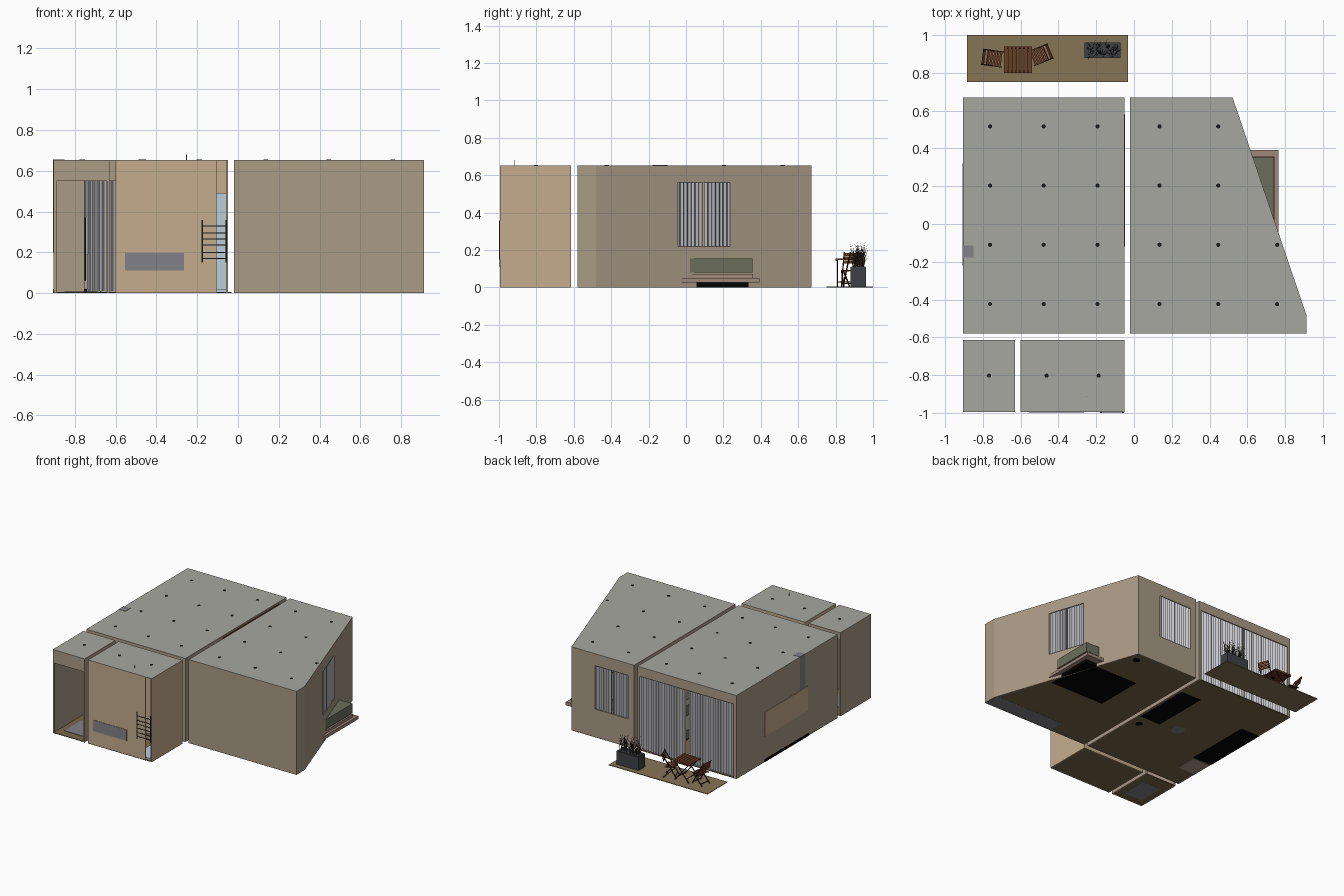
import bpy, bmesh, math, random
from mathutils import Vector, Matrix

if "Cube" in bpy.data.objects:
    bpy.data.objects.remove(bpy.data.objects["Cube"])
random.seed(4)

PAL = {'wall': (.66, .60, .52), 'tan': (.76, .67, .55), 'roof': (.65, .65, .62), 'floor': (.47, .40, .29),
       'curtain': (.78, .78, .80), 'dark': (.12, .12, .13), 'wood': (.42, .25, .16), 'deck': (.52, .45, .34),
       'chair': (.22, .15, .11), 'bed': (.62, .53, .48), 'olive': (.42, .43, .36), 'glass': (.72, .80, .85),
       'metal': (.50, .50, .53), 'planter': (.25, .26, .28), 'leaf': (.27, .23, .19), 'black': (.04, .04, .04)}
MATS = {}
for key, rgb in PAL.items():
    m = bpy.data.materials.new(key)
    m.diffuse_color = (*[c ** 2.2 for c in rgb], 1)
    m.use_nodes = True
    m.node_tree.nodes["Principled BSDF"].inputs["Base Color"].default_value = m.diffuse_color
    MATS[key] = m


def finish(name, bm, col):
    bmesh.ops.recalc_face_normals(bm, faces=bm.faces)
    me = bpy.data.meshes.new(name)
    bm.to_mesh(me)
    bm.free()
    ob = bpy.data.objects.new(name, me)
    me.materials.append(MATS[col])
    bpy.context.collection.objects.link(ob)
    return ob


def boxes(name, col, items=(), bars=(), M=Matrix()):
    """Boxes given as x0,x1,y0,y1,z0,z1 and square bars given as p,q,width."""
    bm = bmesh.new()
    for x0, x1, y0, y1, z0, z1 in items:
        T = Matrix.Translation(((x0 + x1) / 2, (y0 + y1) / 2, (z0 + z1) / 2))
        bmesh.ops.create_cube(bm, size=1, matrix=M @ T @ Matrix.Diagonal((x1 - x0, y1 - y0, z1 - z0, 1)))
    for p, q, w in bars:
        p, q = Vector(p), Vector(q)
        R = (q - p).to_track_quat('Z', 'Y').to_matrix().to_4x4()
        bmesh.ops.create_cube(bm, size=1, matrix=M @ Matrix.Translation((p + q) / 2) @ R
                              @ Matrix.Diagonal((w, w, (q - p).length, 1)))
    return finish(name, bm, col)


def prism(name, col, pts, z0, z1):
    bm = bmesh.new()
    f = bm.faces.new([bm.verts.new((x, y, z0)) for x, y in pts])
    ext = bmesh.ops.extrude_face_region(bm, geom=[f])['geom']
    bmesh.ops.translate(bm, vec=(0, 0, z1 - z0), verts=[v for v in ext if isinstance(v, bmesh.types.BMVert)])
    return finish(name, bm, col)


def disc(name, col, x, y, z0, z1, r, r2=None, n=20):
    bm = bmesh.new()
    bmesh.ops.create_cone(bm, cap_ends=True, segments=n, radius1=r, radius2=r2 or r, depth=z1 - z0,
                          matrix=Matrix.Translation((x, y, (z0 + z1) / 2)))
    return finish(name, bm, col)


H, T = .652, .008


def wall(name, col, p, q, hole=None):
    """Wall running counter-clockwise from p to q; hole = distances s0,s1 and heights z0,z1."""
    p, q = Vector(p), Vector(q)
    d = (q - p).normalized()
    n = Vector((-d.y, d.x)) * T
    L = (q - p).length
    ss = [0, *hole[:2], L] if hole else [0, L]
    zs = [0, *hole[2:], H] if hole else [0, H]
    bm = bmesh.new()
    for i in range(len(ss) - 1):
        for j in range(len(zs) - 1):
            if (hole and i == j == 1) or zs[j + 1] - zs[j] < 1e-4 or ss[i + 1] - ss[i] < 1e-4:
                continue
            bm.faces.new([bm.verts.new((*(p + d * s), z)) for s, z in
                          ((ss[i], zs[j]), (ss[i + 1], zs[j]), (ss[i + 1], zs[j + 1]), (ss[i], zs[j + 1]))])
    bmesh.ops.remove_doubles(bm, verts=bm.verts, dist=1e-5)
    ext = bmesh.ops.extrude_face_region(bm, geom=bm.faces[:], use_keep_orig=True)['geom']
    bmesh.ops.translate(bm, vec=(n.x, n.y, 0), verts=[v for v in ext if isinstance(v, bmesh.types.BMVert)])
    return finish(name, bm, col)


def room(name, col, pts, holes):
    for i, p in enumerate(pts):
        wall(f'{name}_wall_{i + 1}', col, p, pts[(i + 1) % len(pts)], holes.get(i))
    prism(name + '_roof', 'roof', pts, H - .002, H + .001)
    prism(name + '_floor', 'floor', pts, .001, .006)


def rect(x0, x1, y0, y1):
    return [(x0, y0), (x1, y0), (x1, y1), (x0, y1)]


# Four separate rooms
room('living_room', 'wall', rect(-.905, -.05, -.58, .67), {0: (.015, .305, 0, .55), 2: (.015, .83, 0, .58)})
bedroom = [(-.02, -.58), (.912, -.58), (.912, -.48), (.522, .67), (-.02, .67)]
room('bedroom', 'wall', bedroom, {2: (.463, .755, .22, .56), 3: (.205, .49, .22, .56)})
room('entrance', 'wall', rect(-.905, -.63, -.995, -.615), {0: (.015, .262, 0, .55), 2: (.015, .262, 0, .6)})
room('bathroom', 'tan', rect(-.6, -.05, -.995, -.615), {0: (.495, .543, 0, H)})


# Pleated curtains, two panels per window
def curtain(name, p, q, z0, z1, folds, amp=.009):
    p, q = Vector(p), Vector(q)
    d = q - p
    n = Vector((-d.y, d.x)).normalized()
    for side, (a, b) in enumerate(((0, .485), (.515, 1))):
        bm = bmesh.new()
        N, prev = folds * 8, None
        for i in range(N + 1):
            c = p + d * (a + (b - a) * i / N) + n * amp * math.sin(i * math.tau / 8)
            cur = [bm.verts.new((c.x, c.y, z)) for z in (z0, z1)]
            if prev:
                bm.faces.new((prev[0], cur[0], cur[1], prev[1]))
            prev = cur
        finish(f'{name}_{side + 1}', bm, 'curtain')


curtain('living_curtain', (-.06, .658), (-.885, .658), .008, .585, 18)
curtain('bedroom_back_curtain', (.32, .659), (.025, .659), .21, .57, 7)
A, B = Vector(bedroom[2]), Vector(bedroom[3])
u = (B - A).normalized()
off = Vector((-u.y, u.x)) * .011
curtain('bedroom_side_curtain', A + u * .455 + off, A + u * .763 + off, .21, .57, 7)

# Recessed ceiling lights
spots = [(x, y) for x in (-.762, -.478, -.193, .135, .446, .758) for y in (.517, .203, -.11, -.424)
         if x < .7 or y < 0]
for i, (x, y) in enumerate(spots + [(-.767, -.803), (-.463, -.803), (-.187, -.803)]):
    disc(f'downlight_{i + 1}', 'dark', x, y, .64, .655, .011, n=16)

# Bathroom: wash stand, shower glass, towel rail, shower pipe
boxes('wash_stand', 'metal', [(-.555, -.265, -.997, -.88, .11, .197)])
boxes('shower_glass', 'glass', [(-.108, -.054, -.925, -.92, .006, .49)])
boxes('shower_tray', 'glass', [(-.2, -.06, -.985, -.625, .006, .02)])
boxes('shower_pipe', 'metal', [(-.255, -.251, -.917, -.913, .5, .68)])
boxes('towel_rail', 'dark', bars=[((x, -.995, .15), (x, -.995, .358), .009) for x in (-.175, -.058)]
      + [((-.175, -.995, z), (-.058, -.995, z), .005) for z in (.17, .2, .235, .265, .295, .33)])

# Kitchen along the left wall
boxes('kitchen_plinth', 'black', [(-.908, -.74, -.22, .32, 0, .02)])
boxes('kitchen_units', 'wall', [(-.9, -.735, -.22, .32, .02, .19)])
boxes('kitchen_splashback', 'tan', [(-.908, -.89, -.21, .32, .2, .39)])
boxes('cooker_duct', 'metal', [(-.907, -.85, -.178, -.115, .39, .655)])
boxes('tall_cupboard', 'wall', [(-.896, -.752, -.4, -.23, 0, .58)])
boxes('cupboard_handle', 'dark', [(-.752, -.746, -.39, -.38, .06, .37)])
boxes('entrance_mat', 'metal', [(-.85, -.69, -.93, -.72, 0, .009)])

# Living room furniture
boxes('sofa_base', 'black', [(-.25, -.07, -.01, .45, 0, .02)])
boxes('sofa', 'olive', [(-.26, -.07, -.02, .46, .02, .09), (-.12, -.065, -.02, .46, .09, .17)])
boxes('wall_panel', 'wood', [(-.062, -.048, -.12, .58, .25, .64)])
disc('side_table', 'black', -.13, -.1, 0, .12, .026)
disc('coffee_table', 'metal', -.4, .015, 0, .09, .05)

# Bedroom furniture; the bed pushes out through the slanted wall
boxes('bed_base', 'black', [(.26, .73, -.05, .335, 0, .025)])
boxes('bed_platform', 'bed', [(.2, .765, -.042, .393, .025, .05), (.22, .745, -.042, .357, .05, .072)])
boxes('mattress', 'olive', [(.23, .742, -.02, .355, .08, .155)])
boxes('wardrobe', 'metal', [(.3, .9, -.57, -.45, 0, .6)])
disc('bedroom_pot', 'black', .47, .59, 0, .1, .026)

# Terrace deck
boxes('terrace_deck', 'deck', [(-.885, -.032, .752, 1, 0, .005)])

# Slatted folding table
boxes('table_top', 'wood', [(-.688 + i * .0215, -.670 + i * .0215, .8, .94, .147, .155) for i in range(7)]
      + [(-.688, -.541, y, y + .012, .141, .147) for y in (.8, .928)])
boxes('table_legs', 'chair', bars=[((-.675, y, .005), (-.555, y, .145), .006) for y in (.81, .93)]
      + [((-.555, y, .005), (-.675, y, .145), .006) for y in (.81, .93)]
      + [((x, .81, .03), (x, .93, .03), .005) for x in (-.653, -.577)])


# Slatted folding chairs
def chair(name, x, y, ang):
    M = Matrix.Translation((x, y, 0)) @ Matrix.Rotation(ang, 4, 'Z')
    boxes(name + '_seat', 'wood', [(-.035 + i * .016, -.023 + i * .016, -.042, .042, .088, .093)
                                   for i in range(5)], M=M)
    boxes(name + '_back', 'wood', [(-.052 - i * .005, -.047 - i * .005, -.042, .042, .128 + i * .02, .144 + i * .02)
                                   for i in range(3)], M=M)
    legs = []
    for s in (-.04, .04):
        legs += [((.045, s, .005), (-.062, s, .188), .006), ((-.05, s, .005), (.04, s, .09), .006),
                 ((-.04, s, .087), (.045, s, .087), .005)]
    legs += [((x, -.04, .02), (x, .04, .02), .005) for x in (.036, -.035)]
    boxes(name + '_frame', 'chair', bars=legs, M=M)


chair('left_chair', -.742, .877, math.radians(-8))
chair('right_chair', -.5, .893, math.radians(202))

# Planter with grass
boxes('planter', 'planter', [(-.262, -.072, .88, .962, .004, .108), (-.257, -.077, .885, .957, .108, .111)])
bm = bmesh.new()
for i in range(90):
    b = Vector((random.uniform(-.25, -.085), random.uniform(.89, .95), .1))
    lean = Vector((random.uniform(-.03, .03), random.uniform(-.035, .035), 0))
    h, w = random.uniform(.06, .145), .002
    a = random.uniform(0, math.pi)
    s = Vector((math.cos(a), math.sin(a), 0)) * w
    mid = b + lean * .35 + Vector((0, 0, h * .6))
    v = [bm.verts.new(c) for c in (b - s, b + s, mid + s, mid - s, b + lean + Vector((0, 0, h)))]
    bm.faces.new(v[:4])
    bm.faces.new((v[3], v[2], v[4]))
finish('grass', bm, 'leaf')
